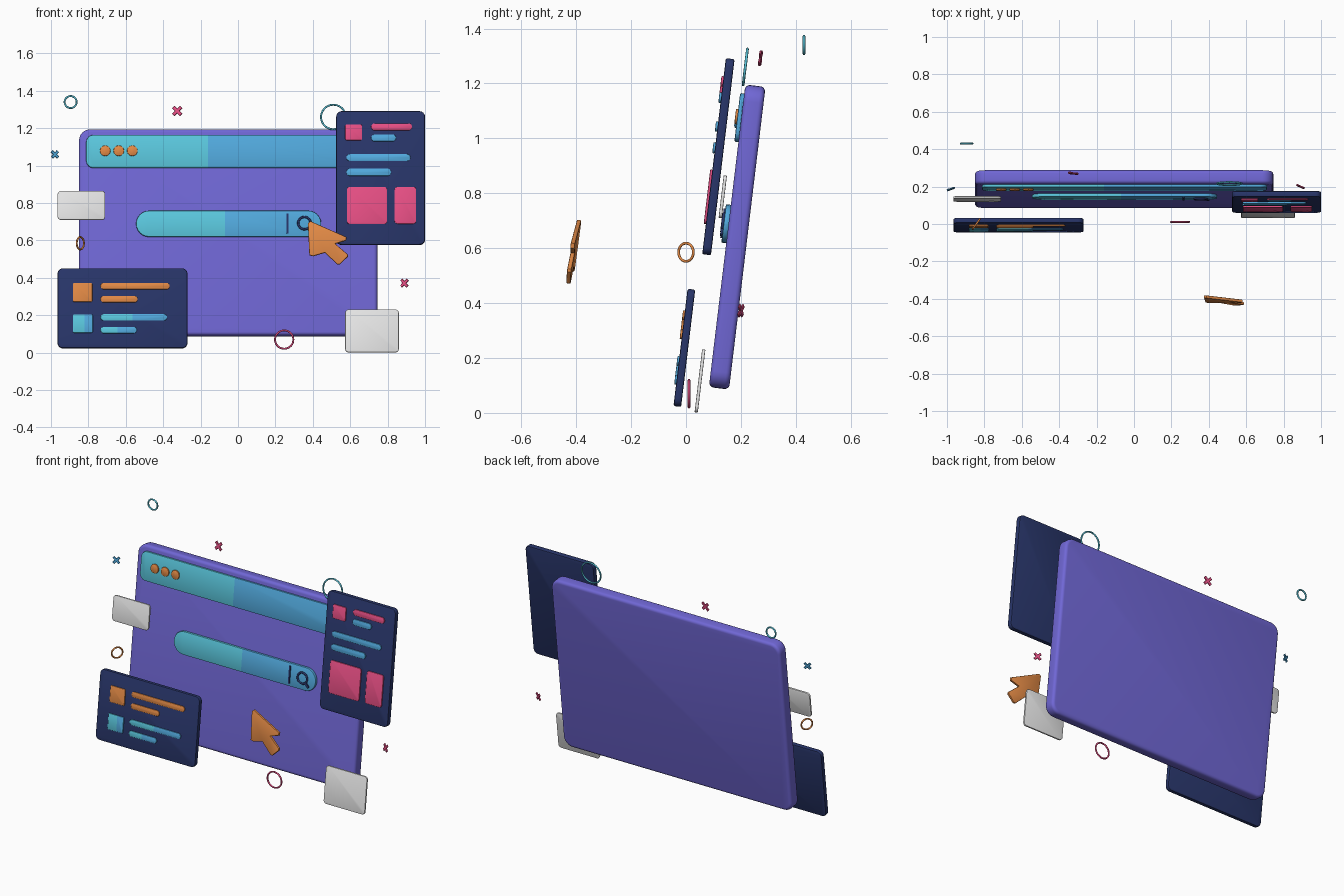
import bpy, bmesh, math
from mathutils import Matrix, Vector

if "Cube" in bpy.data.objects:
    bpy.data.objects.remove(bpy.data.objects["Cube"])

TILT = 0.12  # all panels lean back by the same angle


def material(name, rgb):
    m = bpy.data.materials.new(name)
    lin = [c / 255 / 12.92 if c / 255 < 0.04045 else ((c / 255 + 0.055) / 1.055) ** 2.4 for c in rgb]
    m.diffuse_color = (*lin, 1)
    m.use_nodes = True
    m.node_tree.nodes["Principled BSDF"].inputs["Base Color"].default_value = m.diffuse_color
    return m


PURPLE = material("purple", (112, 103, 213))
NAVY = material("navy", (40, 53, 105))
TEAL = material("teal", (90, 199, 221))
BLUE = material("blue", (82, 170, 222))
ORANGE = material("orange", (225, 137, 69))
PINK = material("pink", (255, 88, 147))
WHITE = material("white", (253, 253, 253))


def frame(y, z, x=0, tilt=TILT, yaw=0):
    return Matrix.Translation((x, y, z)) @ Matrix.Rotation(yaw, 4, 'Z') @ Matrix.Rotation(-tilt, 4, 'X')


def prism(name, pts, d0, d1, mat, fr, bevel=0, segs=2, split=None):
    """Extrude an outline of local (x, z) points from depth d0 to d1 towards the front."""
    bm = bmesh.new()
    back = [bm.verts.new((x, -d0, z)) for x, z in pts]
    front = [bm.verts.new((x, -d1, z)) for x, z in pts]
    bm.faces.new(front)
    bm.faces.new(back[::-1])
    n = len(pts)
    for i in range(n):
        j = (i + 1) % n
        bm.faces.new((back[i], back[j], front[j], front[i]))
    bmesh.ops.recalc_face_normals(bm, faces=bm.faces)
    if bevel:
        rim = [e for e in bm.edges if abs(e.verts[0].co.y - e.verts[1].co.y) < 1e-6]
        bmesh.ops.bevel(bm, geom=rim, offset=bevel, segments=segs, profile=0.5, affect='EDGES')
    if split is not None:  # right of the split line the part is blue
        bmesh.ops.bisect_plane(bm, geom=bm.verts[:] + bm.edges[:] + bm.faces[:],
                               plane_co=(split, 0, 0), plane_no=(1, 0, 0))
        for f in bm.faces:
            f.material_index = int(f.calc_center_median().x > split)
    me = bpy.data.meshes.new(name)
    bm.to_mesh(me)
    bm.free()
    ob = bpy.data.objects.new(name, me)
    bpy.context.collection.objects.link(ob)
    ob.matrix_world = fr
    me.materials.append(mat)
    if split is not None:
        me.materials.append(BLUE)
    bpy.ops.object.select_all(action='DESELECT')
    ob.select_set(True)
    bpy.context.view_layer.objects.active = ob
    bpy.ops.object.shade_smooth_by_angle(angle=math.radians(35))
    return ob


def rounded(x0, x1, z0, z1, r, n=6):
    r = min(r, (x1 - x0) / 2 - 1e-4, (z1 - z0) / 2 - 1e-4)
    pts = []
    for k, (cx, cz) in enumerate([(x1 - r, z1 - r), (x0 + r, z1 - r), (x0 + r, z0 + r), (x1 - r, z0 + r)]):
        for i in range(n + 1):
            a = math.pi / 2 * (k + i / n)
            pts.append((cx + r * math.cos(a), cz + r * math.sin(a)))
    return pts


def plate(name, x0, x1, z0, z1, r, d0, d1, mat, fr, **kw):
    """Rounded plate given by its front-view bounds, laid into a tilted frame."""
    zc = fr.translation.z
    v = [(z - zc - d1 * math.sin(TILT)) / math.cos(TILT) for z in (z0, z1)]
    return prism(name, rounded(x0, x1, v[0], v[1], r), d0, d1, mat, fr, **kw)


def ring(name, x, y, z, radius, mat, tilt=0, yaw=0):
    bpy.ops.mesh.primitive_torus_add(major_radius=radius - 0.005, minor_radius=0.005,
                                     major_segments=40, minor_segments=8)
    ob = bpy.context.object
    ob.name = name
    ob.matrix_world = frame(y, z, x, tilt, yaw) @ Matrix.Rotation(math.pi / 2, 4, 'X')
    ob.data.materials.append(mat)
    bpy.ops.object.shade_smooth()


def cross(name, x, y, z, half, mat, yaw):
    w = half * 0.33
    arm = half * math.sqrt(2) - w
    pts = []
    for k in range(4):
        a = math.pi / 4 + k * math.pi / 2
        c, s = math.cos(a), math.sin(a)
        for p, q in ((w, -w), (arm, -w), (arm, w)):
            pts.append((p * c - q * s, p * s + q * c))
    prism(name, pts, -0.004, 0.004, mat, frame(y, z, x, TILT, yaw), bevel=0.002, segs=1)


# Main window panel
win = frame(0.187, 0.645)
plate("window_panel", -0.85, 0.745, 0.094, 1.196, 0.06, -0.037, 0.037, PURPLE, win, bevel=0.018, segs=4)

# Title bar with three dots
plate("title_bar", -0.812, 0.71, 0.988, 1.165, 0.04, 0.035, 0.052, TEAL, win, bevel=0.005, split=-0.16)
for i in range(3):
    x = -0.71 + i * 0.0725
    plate(f"title_dot_{i + 1}", x - 0.028, x + 0.028, 1.052, 1.108, 0.03, 0.05, 0.06, ORANGE, win,
          bevel=0.003)

# Search bar with divider and magnifier
plate("search_bar", -0.545, 0.445, 0.62, 0.76, 0.07, 0.035, 0.055, TEAL, win, bevel=0.005, split=-0.07)
plate("search_divider", 0.26, 0.27, 0.637, 0.745, 0.004, 0.053, 0.061, NAVY, win)
lens = win @ Matrix.Translation((0.355, -0.058, 0.041))
bpy.ops.mesh.primitive_torus_add(major_radius=0.033, minor_radius=0.006, major_segments=32, minor_segments=8)
glass = bpy.context.object
glass.name = "magnifier_ring"
glass.matrix_world = lens @ Matrix.Rotation(math.pi / 2, 4, 'X')
glass.data.materials.append(NAVY)
bpy.ops.object.shade_smooth()
prism("magnifier_handle", rounded(0.032, 0.066, -0.007, 0.007, 0.004, 2), -0.005, 0.005, NAVY,
      lens @ Matrix.Rotation(math.pi / 4, 4, 'Y'))

# Right card and its content blocks
rc = frame(0.118, 0.933)
plate("right_card", 0.525, 1.0, 0.578, 1.292, 0.03, -0.016, 0.016, NAVY, rc, bevel=0.006)
for name, x0, x1, z0, z1, r, mat in [
    ("right_icon", 0.573, 0.664, 1.136, 1.221, 0.01, PINK),
    ("right_heading", 0.712, 0.931, 1.189, 1.227, 0.02, PINK),
    ("right_subheading", 0.712, 0.845, 1.130, 1.168, 0.02, BLUE),
    ("right_line_long", 0.579, 0.922, 1.025, 1.062, 0.02, BLUE),
    ("right_line_short", 0.579, 0.819, 0.946, 0.985, 0.02, BLUE),
    ("right_block_large", 0.582, 0.797, 0.688, 0.887, 0.016, PINK),
    ("right_block_small", 0.837, 0.953, 0.690, 0.887, 0.016, PINK),
]:
    plate(name, x0, x1, z0, z1, r, 0.015, 0.024, mat, rc, bevel=0.003)

# Left card and its content blocks
lc = frame(-0.006, 0.237)
plate("left_card", -0.965, -0.27, 0.025, 0.452, 0.03, -0.014, 0.014, NAVY, lc, bevel=0.006)
for name, x0, x1, z0, z1, r, mat, split in [
    ("left_icon_top", -0.883, -0.779, 0.272, 0.373, 0.008, ORANGE, None),
    ("left_line_1", -0.735, -0.365, 0.339, 0.374, 0.02, ORANGE, None),
    ("left_line_2", -0.735, -0.536, 0.269, 0.304, 0.02, ORANGE, None),
    ("left_icon_bottom", -0.883, -0.776, 0.107, 0.205, 0.008, TEAL, -0.82),
    ("left_line_3", -0.735, -0.379, 0.172, 0.207, 0.02, TEAL, -0.565),
    ("left_line_4", -0.735, -0.541, 0.104, 0.139, 0.02, TEAL, -0.645),
]:
    plate(name, x0, x1, z0, z1, r, 0.013, 0.021, mat, lc, bevel=0.003, split=split)

# Blank white cards
plate("white_card_left", -0.965, -0.71, 0.71, 0.866, 0.02, -0.006, 0.006, WHITE, frame(0.134, 0.788), bevel=0.003)
plate("white_card_right", 0.573, 0.86, 0.002, 0.232, 0.02, -0.006, 0.006, WHITE, frame(0.051, 0.117), bevel=0.003)

# Arrow cursor floating in front
tip = [(0.373, 0.692), (0.382, 0.521), (0.402, 0.515), (0.465, 0.534), (0.533, 0.470), (0.545, 0.471),
       (0.588, 0.513), (0.588, 0.524), (0.520, 0.582), (0.578, 0.600), (0.580, 0.618), (0.386, 0.704)]
prism("cursor_arrow", [(x - 0.48, z - 0.587) for x, z in tip], -0.008, 0.008, ORANGE,
      frame(-0.41, 0.587, 0.48, 0.13, -0.06), bevel=0.004)

# Floating rings and crosses
ring("ring_top_left", -0.895, 0.43, 1.34, 0.037, TEAL)
ring("ring_top_right", 0.51, 0.216, 1.26, 0.071, TEAL, tilt=TILT)
ring("ring_side", -0.843, 0.0, 0.585, 0.038, ORANGE, yaw=0.95)
ring("ring_bottom", 0.247, 0.011, 0.07, 0.054, PINK)
cross("cross_top", -0.325, 0.271, 1.292, 0.028, PINK, -0.12)
cross("cross_left", -0.979, 0.187, 1.06, 0.023, BLUE, 0.35)
cross("cross_right", 0.89, 0.2, 0.372, 0.024, PINK, -0.42)
